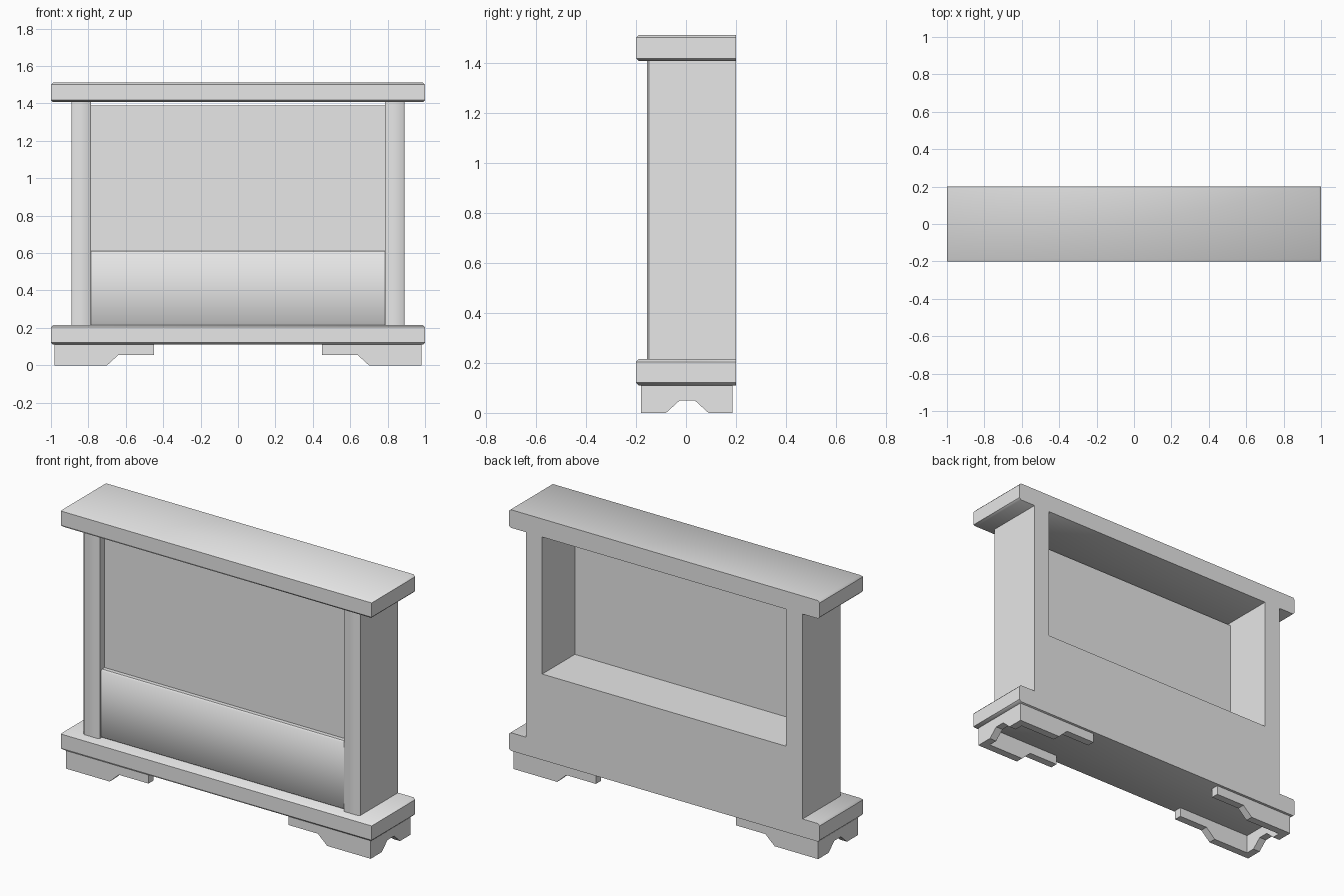
import bpy, bmesh
from mathutils import Vector

cube = bpy.data.objects.get("Cube")
if cube:
    bpy.data.objects.remove(cube, do_unlink=True)

grey = bpy.data.materials.new("plain grey")
grey.use_nodes = True
grey.diffuse_color = (0.8, 0.8, 0.8, 1)
grey.node_tree.nodes["Principled BSDF"].inputs["Base Color"].default_value = (0.8, 0.8, 0.8, 1)


def finish(name, bm):
    bmesh.ops.recalc_face_normals(bm, faces=bm.faces[:])
    mesh = bpy.data.meshes.new(name)
    bm.to_mesh(mesh)
    bm.free()
    mesh.materials.append(grey)
    obj = bpy.data.objects.new(name, mesh)
    bpy.context.collection.objects.link(obj)
    return obj


def box(name, low, high, pick=None, width=0.01, soft_axis=None):
    """Box whose picked edges are chamfered and blended into the soft_axis faces."""
    low, high = Vector(low), Vector(high)
    bm = bmesh.new()
    bmesh.ops.create_cube(bm, size=1)
    for v in bm.verts:
        v.co = (low + high) / 2 + v.co * (high - low)
    if pick:
        edges = [e for e in bm.edges
                 if pick((e.verts[0].co + e.verts[1].co) / 2,
                         (e.verts[1].co - e.verts[0].co).normalized())]
        bmesh.ops.bevel(bm, geom=edges, offset=width, segments=1,
                        affect='EDGES', profile=0.5)
        bm.normal_update()
        for f in bm.faces:
            f.smooth = True
        for e in bm.edges:
            e.smooth = all(abs(f.normal[soft_axis]) > 0.1 for f in e.link_faces)
    return finish(name, bm)


def prism(name, points, axis, start, end):
    """Extrude a profile along x (axis 0) or y (axis 1)."""
    bm = bmesh.new()
    place = (lambda a, z: (start, a, z)) if axis == 0 else (lambda a, z: (a, start, z))
    face = bm.faces.new([bm.verts.new(place(a, z)) for a, z in points])
    result = bmesh.ops.extrude_face_region(bm, geom=[face])
    for v in result["geom"]:
        if isinstance(v, bmesh.types.BMVert):
            v.co[axis] = end
    return finish(name, bm)


# Base and top boards, chamfered on the front and both ends, flat at the back
def board_edge(mid, direction):
    return abs(direction.z) < 0.1 and mid.y < 0.1


for name, z in (("base_board", 0.11), ("top_board", 1.407)):
    box(name, (-1, -0.2, z), (1, 0.2, z + 0.105), board_edge, 0.011, 2)


# Side posts with eased front corners
def post_edge(mid, direction):
    return abs(direction.z) > 0.9 and mid.y < 0


for name, x in (("right_post", -0.89), ("left_post", 0.785)):
    box(name, (x, -0.155, 0.2), (x + 0.105, 0.2, 1.41), post_edge, 0.008, 1)

# Lower body, thin upper panel and the raised lower front
box("lower_body", (-0.786, -0.1, 0.2), (0.786, 0.2, 0.61))
box("upper_panel", (-0.786, -0.105, 0.6), (0.786, -0.1, 1.39))
box("lower_front", (-0.786, -0.137, 0.215), (0.786, -0.1, 0.612),
    lambda mid, d: abs(d.x) > 0.9 and mid.y < -0.13, 0.008, 1)

# Bracket feet: front and back rails with a stepped cut, notched end pieces
TOP = 0.112
for side, s in (("left", 1), ("right", -1)):
    rail = [(0.98, 0), (0.98, TOP), (0.45, TOP), (0.45, 0.055), (0.64, 0.055), (0.7, 0)]
    rail = [(s * x, z) for x, z in rail]
    prism(side + "_front_foot_rail", rail, 1, -0.18, -0.135)
    prism(side + "_back_foot_rail", rail, 1, 0.14, 0.185)
    end = [(-0.18, 0), (-0.08, 0), (-0.025, 0.05), (0.035, 0.05),
           (0.09, 0), (0.185, 0), (0.185, TOP), (-0.18, TOP)]
    prism(side + "_foot_end", end, 0, s * 0.935, s * 0.98)
